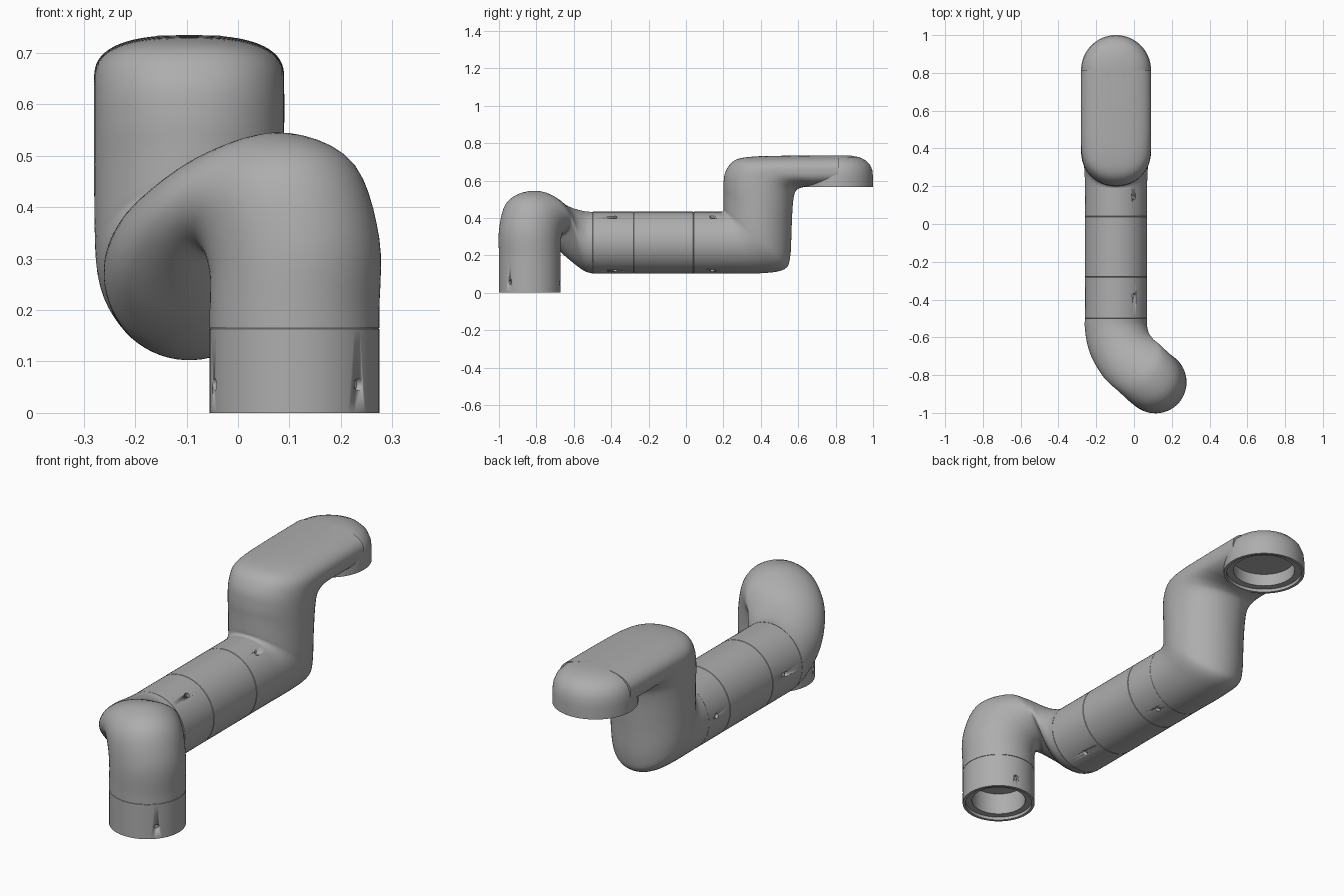
import bpy, bmesh, math
from mathutils import Vector, Matrix

if "Cube" in bpy.data.objects:
    bpy.data.objects.remove(bpy.data.objects["Cube"], do_unlink=True)

grey = bpy.data.materials.new("satin_grey")
grey.use_nodes = True
COLOUR = (0.42, 0.42, 0.42, 1)
grey.diffuse_color = COLOUR
grey.node_tree.nodes["Principled BSDF"].inputs["Base Color"].default_value = COLOUR

SIDES = 64
AXIS_X = -0.095                      # centre plane of the forearm
BASE = Vector((0.11, -0.835, 0))     # foot of the upright
TUBE = 0.165
HEAD = Vector((AXIS_X, 0.815, 0))    # centre of the end cap


def finish(name, bm, angle=40):
    bmesh.ops.recalc_face_normals(bm, faces=bm.faces)
    mesh = bpy.data.meshes.new(name)
    bm.to_mesh(mesh)
    bm.free()
    obj = bpy.data.objects.new(name, mesh)
    bpy.context.collection.objects.link(obj)
    mesh.materials.append(grey)
    bpy.ops.object.select_all(action="DESELECT")
    bpy.context.view_layer.objects.active = obj
    obj.select_set(True)
    bpy.ops.object.shade_smooth_by_angle(angle=math.radians(angle))
    return obj


def bridge(bm, rings):
    for a, b in zip(rings, rings[1:]):
        for i in range(SIDES):
            j = (i + 1) % SIDES
            bm.faces.new((a[i], a[j], b[j], b[i]))
    bm.faces.new(rings[0])
    bm.faces.new(rings[-1])


def lathe(name, profile, matrix):
    """Spin (radius, height) points round the local z axis."""
    bm = bmesh.new()
    rings = []
    for r, h in profile:
        rings.append([bm.verts.new(matrix @ Vector((r * math.cos(t), r * math.sin(t), h)))
                      for t in (math.tau * i / SIDES for i in range(SIDES))])
    bridge(bm, rings)
    return finish(name, bm)


def loft(name, rows, steps=5):
    """Skin rows of (outer xyz, inner xyz, heading, half width, squareness)."""
    rows = [[*o, *i, *rest] for o, i, *rest in rows]
    rows = [rows[0]] + rows + [rows[-1]]
    smooth = []
    for p0, p1, p2, p3 in zip(rows, rows[1:], rows[2:], rows[3:]):
        for s in range(steps):
            t = s / steps
            smooth.append([b + 0.5 * t * (c - a + t * (2 * a - 5 * b + 4 * c - d
                           + t * (3 * (b - c) + d - a)))
                           for a, b, c, d in zip(p0, p1, p2, p3)])
    smooth.append(rows[-1])

    def power(v, p):
        return math.copysign(abs(v) ** (2 / p), v)

    bm = bmesh.new()
    rings = []
    for row in smooth:
        outer, inner = Vector(row[:3]), Vector(row[3:6])
        heading, half, p = math.radians(row[6]), row[7], row[8]
        across = Vector((math.sin(heading), -math.cos(heading), 0)) * half
        mid, up = (outer + inner) / 2, (outer - inner) / 2
        rings.append([bm.verts.new(mid + up * power(math.sin(t), p) + across * power(math.cos(t), p))
                      for t in (math.tau * (i + 0.5) / SIDES for i in range(SIDES))])
    bridge(bm, rings)
    return finish(name, bm)


def cut(target, name, radius, depth, matrix):
    """Subtract a cylinder."""
    bm = bmesh.new()
    bmesh.ops.create_cone(bm, cap_ends=True, segments=SIDES if radius > 0.1 else 16,
                          radius1=radius, radius2=radius, depth=depth, matrix=matrix)
    tool = finish(name, bm)
    tool.hide_render = True
    tool.hide_viewport = True
    mod = target.modifiers.new(name, "BOOLEAN")
    mod.operation, mod.solver, mod.object = "DIFFERENCE", "EXACT", tool


def screw_holes(target, name, frame, first, height):
    """Three holes spaced evenly round a tube."""
    for k in range(3):
        turn = Matrix.Rotation(math.radians(first + 120 * k), 4, "Z")
        place = Matrix.Translation((TUBE, 0, height)) @ Matrix.Rotation(math.pi / 2, 4, "Y")
        cut(target, f"{name}_{k + 1}", 0.012, 0.03, frame @ turn @ place)


# Hollow sleeve at the foot
foot = Matrix.Translation(BASE)
sleeve = lathe("base_sleeve", [
    (0.05, 0.165), (0.163, 0.165), (TUBE, 0.163), (TUBE, 0), (0.152, 0), (0.152, 0.015),
    (0.122, 0.015), (0.122, 0.12), (0.02, 0.12)], foot)
screw_holes(sleeve, "base_hole", foot, -41, 0.055)

# Elbow turning from the upright into the forearm
lean = 138.6
toward = Vector((math.cos(math.radians(lean)), math.sin(math.radians(lean)), 0)) * TUBE
low = [(BASE - toward + Vector((0, 0, z)), BASE + toward + Vector((0, 0, z)), lean, TUBE, 2)
       for z in (0.165, 0.2)]
loft("front_elbow", low + [
    ((0.234, -0.944, 0.35), (-0.014, -0.726, 0.26), lean, TUBE, 2),
    ((0.187, -0.908, 0.495), (-0.025, -0.716, 0.30), lean, TUBE, 2),
    ((0.09, -0.82, 0.545), (-0.04, -0.70, 0.30), lean, TUBE, 2),
    ((0.0, -0.74, 0.52), (-0.06, -0.68, 0.26), 128, TUBE, 2),
    ((-0.07, -0.64, 0.465), (-0.085, -0.62, 0.18), 108, TUBE, 2),
    ((AXIS_X, -0.55, 0.437), (AXIS_X, -0.55, 0.12), 93, TUBE, 2),
    ((AXIS_X, -0.5, 0.433), (AXIS_X, -0.5, 0.103), 90, TUBE, 2),
])

# Straight forearm with fine seam grooves
along = Matrix.Translation((AXIS_X, 0, 0.268)) @ Matrix.Rotation(-math.pi / 2, 4, "X")
profile = [(0.05, -0.5), (0.163, -0.5), (TUBE, -0.498)]
for seam in (-0.28, 0.04):
    profile += [(TUBE, seam - 0.002), (0.163, seam), (TUBE, seam + 0.002)]
profile += [(TUBE, 0.198), (0.163, 0.2), (0.05, 0.2)]
forearm = lathe("forearm", profile, along)
for label, y in (("front", -0.38), ("rear", 0.14)):
    screw_holes(forearm, f"forearm_{label}_hole", along, -55, y)

# Rear elbow rising into the flat bridge: outer y z, inner y z, half width, squareness
rear = [
    (0.18, 0.432, 0.18, 0.104, 0.164, 2), (0.19, 0.433, 0.40, 0.104, 0.168, 2),
    (0.20, 0.44, 0.525, 0.125, 0.178, 2), (0.20, 0.46, 0.557, 0.19, 0.183, 2),
    (0.20, 0.52, 0.565, 0.35, 0.185, 2), (0.20, 0.58, 0.572, 0.48, 0.185, 2.1),
    (0.212, 0.65, 0.585, 0.54, 0.185, 2.2), (0.26, 0.708, 0.61, 0.56, 0.185, 2.4),
    (0.36, 0.728, 0.65, 0.566, 0.185, 2.5), (0.55, 0.733, 0.70, 0.565, 0.185, 2.6),
    (0.815, 0.735, 0.815, 0.565, 0.185, 2.6)]
column = loft("rear_elbow", [((AXIS_X, a, b), (AXIS_X, c, d), 90, half, p)
                             for a, b, c, d, half, p in rear])
cut(column, "socket_cutter", 0.175, 0.12, Matrix.Translation(HEAD + Vector((0, 0, 0.6))))

# Rounded end cap with a stepped socket underneath
lathe("end_cap", [
    (0.01, 0.735), (0.06, 0.734), (0.11, 0.725), (0.145, 0.709), (0.168, 0.686),
    (0.181, 0.655), (0.185, 0.62), (0.185, 0.565), (0.172, 0.565), (0.172, 0.58),
    (0.14, 0.58), (0.14, 0.64), (0.02, 0.64)], Matrix.Translation(HEAD))
